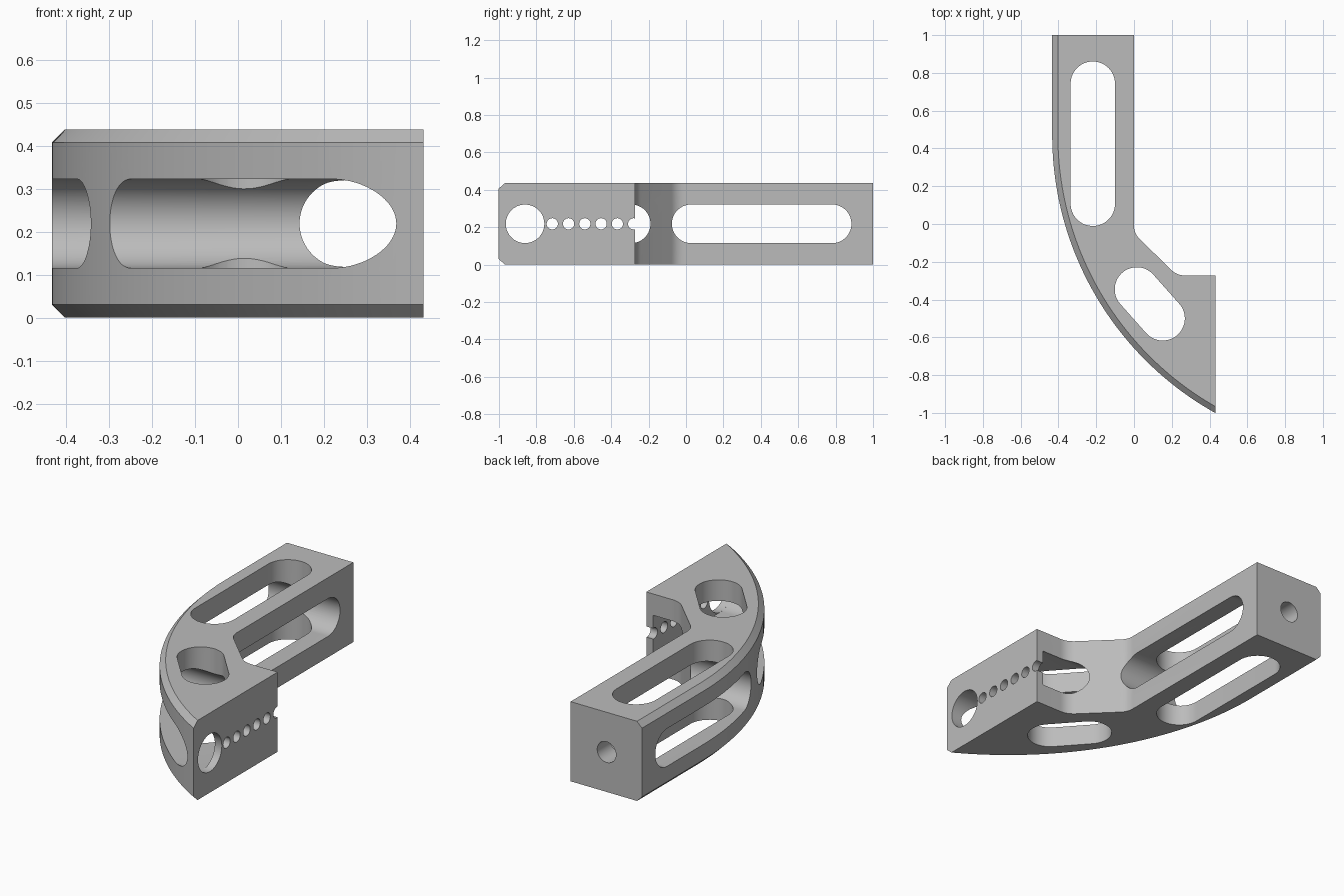
import bpy, bmesh, math
from mathutils import Vector

if "Cube" in bpy.data.objects:
    bpy.data.objects.remove(bpy.data.objects["Cube"], do_unlink=True)

HEIGHT, CHAMFER = 0.437, 0.03
LEFT, RIGHT, MID_Z = -0.433, 0.432, 0.2185
ARC_R, ARC_Y = 1.684, 0.47
ARC_X = LEFT + ARC_R

grey = bpy.data.materials.new("plain grey")
grey.use_nodes = True
grey.diffuse_color = (0.5, 0.5, 0.5, 1)
grey.node_tree.nodes["Principled BSDF"].inputs["Base Color"].default_value = grey.diffuse_color


def loft(name, rings):
    """Solid through a stack of matching closed rings."""
    bm = bmesh.new()
    loops = [[bm.verts.new(p) for p in ring] for ring in rings]
    n = len(loops[0])
    for a, b in zip(loops, loops[1:]):
        for i in range(n):
            j = (i + 1) % n
            bm.faces.new((a[i], a[j], b[j], b[i]))
    bm.faces.new(loops[0][::-1])
    bm.faces.new(loops[-1])
    bmesh.ops.recalc_face_normals(bm, faces=bm.faces)
    mesh = bpy.data.meshes.new(name)
    bm.to_mesh(mesh)
    bm.free()
    mesh.materials.append(grey)
    obj = bpy.data.objects.new(name, mesh)
    bpy.context.collection.objects.link(obj)
    return obj


def fillet(before, corner, after, size, steps=10):
    """Rounded corner as a short curve."""
    c = Vector(corner)
    a = c + (Vector(before) - c).normalized() * size
    b = c + (Vector(after) - c).normalized() * size
    ts = [i / steps for i in range(steps + 1)]
    return [tuple(a * (1 - t) ** 2 + c * 2 * t * (1 - t) + b * t * t) for t in ts]


def outline(inset, steps=64):
    """Plan of the bracket with its outer curved side moved inward."""
    r = ARC_R - inset
    end = math.acos((ARC_X - RIGHT) / r)
    arc = [(ARC_X - r * math.cos(end * i / steps), ARC_Y - r * math.sin(end * i / steps))
           for i in range(steps + 1)]
    top, knee, notch, tip = (0, 1), (0, -0.05), (0.228, -0.273), (RIGHT, -0.273)
    return ([(LEFT + inset, 1)] + arc + [tip] + fillet(tip, notch, knee, 0.045)
            + fillet(notch, knee, top, 0.04) + [top])


def slot_cutter(name, p, q, r, axis, lo, hi, steps=32):
    """Round-ended prism between centres p and q, running along an axis."""
    p, q = Vector(p), Vector(q)
    d = q - p
    base = math.atan2(d.y, d.x) if d.length else 0
    pts = []
    for centre, turn in ((q, -0.5), (p, 0.5)):
        for i in range(steps + (1 if d.length else 0)):
            a = base + math.pi * (turn + i / steps)
            pts.append((centre.x + r * math.cos(a), centre.y + r * math.sin(a)))
    place = {"x": lambda u, v, w: (w, u, v),
             "y": lambda u, v, w: (u, w, v),
             "z": lambda u, v, w: (u, v, w)}[axis]
    return loft(name, [[place(u, v, w) for u, v in pts] for w in (lo, hi)])


# Curved body, chamfered along the outer side
body = loft("curved_bracket", [[(x, y, z) for x, y in outline(inset)] for inset, z in
                               ((CHAMFER, 0), (0, CHAMFER), (0, HEIGHT - CHAMFER), (CHAMFER, HEIGHT))])


def side(y):
    return (y, MID_Z)


# Slots and holes
cutters = [
    slot_cutter("long_vertical_slot", (-0.218, 0.107), (-0.218, 0.743), 0.1175, "z", -1, 1),
    slot_cutter("slanted_vertical_slot", (0.015, -0.346), (0.152, -0.5), 0.117, "z", -1, 1),
    slot_cutter("long_side_slot", side(0.028), side(0.781), 0.1035, "x", -1, 0.15),
    slot_cutter("lower_side_slot", side(-0.8605), side(-0.2935), 0.1035, "x", -1, 0.39),
    slot_cutter("large_wall_hole", side(-0.8605), side(-0.8605), 0.103, "x", 0.36, 1),
    slot_cutter("end_hole", (-0.218, MID_Z), (-0.218, MID_Z), 0.057, "y", 0.7, 1.5),
]
for i in range(6):
    y = -0.715 + 0.087 * i
    cutters.append(slot_cutter(f"small_wall_hole_{i + 1}", side(y), side(y), 0.03, "x", 0.36, 1, 16))

bpy.context.view_layer.objects.active = body
for cutter in cutters:
    cutter.hide_render = True
    mod = body.modifiers.new(cutter.name, "BOOLEAN")
    mod.operation, mod.solver, mod.object = "DIFFERENCE", "EXACT", cutter
    bpy.ops.object.modifier_apply(modifier=mod.name)
for cutter in cutters:
    bpy.data.objects.remove(cutter, do_unlink=True)

# Smooth curves, crisp edges
for obj in bpy.context.selected_objects:
    obj.select_set(False)
body.select_set(True)
bpy.ops.object.shade_smooth_by_angle(angle=math.radians(25))
